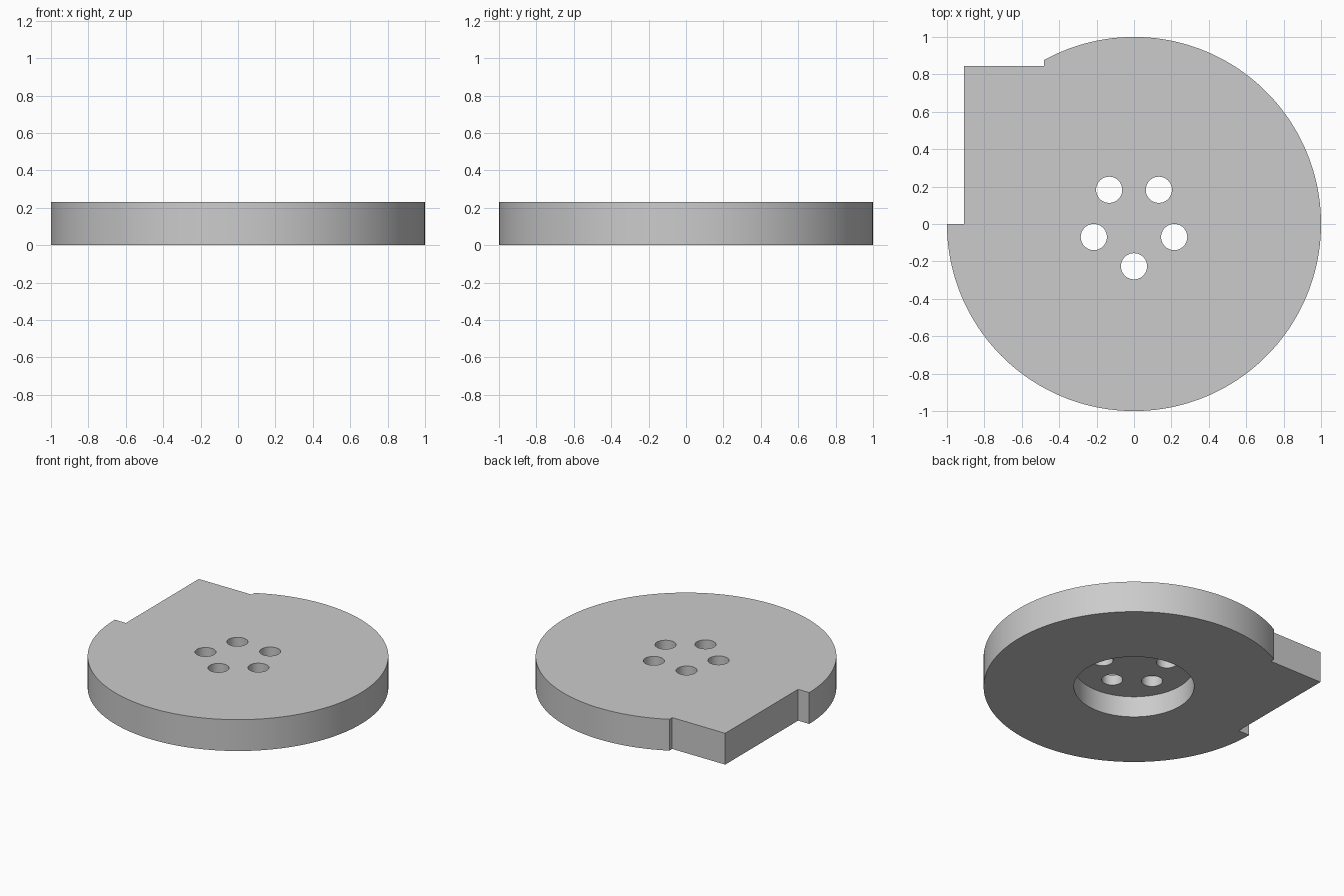
import bpy
import bmesh
from math import sin, cos, pi, atan2, sqrt, radians

if "Cube" in bpy.data.objects:
    bpy.data.objects.remove(bpy.data.objects["Cube"], do_unlink=True)

HEIGHT = 0.23
RECESS_DEPTH = 0.154
SEGMENTS = 160

grey = bpy.data.materials.new("plain grey")
grey.use_nodes = True
colour = (0.6, 0.6, 0.6, 1)
grey.diffuse_color = colour
grey.node_tree.nodes["Principled BSDF"].inputs["Base Color"].default_value = colour


def circle(radius, count, cx=0, cy=0):
    return [(cx + radius * cos(2 * pi * i / count),
             cy + radius * sin(2 * pi * i / count)) for i in range(count)]


def prism(name, outline, bottom, top):
    """Extrude a counter-clockwise outline from bottom to top."""
    bm = bmesh.new()
    face = bm.faces.new([bm.verts.new((x, y, bottom)) for x, y in outline])
    extruded = bmesh.ops.extrude_face_region(bm, geom=[face], use_keep_orig=True)["geom"]
    verts = [v for v in extruded if isinstance(v, bmesh.types.BMVert)]
    bmesh.ops.translate(bm, verts=verts, vec=(0, 0, top - bottom))
    bmesh.ops.recalc_face_normals(bm, faces=bm.faces)
    mesh = bpy.data.meshes.new(name)
    bm.to_mesh(mesh)
    bm.free()
    mesh.materials.append(grey)
    obj = bpy.data.objects.new(name, mesh)
    bpy.context.collection.objects.link(obj)
    return obj


def cut(target, cutter):
    """Subtract the cutter, then discard it."""
    mod = target.modifiers.new("cut", "BOOLEAN")
    mod.operation = "DIFFERENCE"
    mod.solver = "EXACT"
    mod.object = cutter
    bpy.context.view_layer.objects.active = target
    bpy.ops.object.modifier_apply(modifier=mod.name)
    bpy.data.objects.remove(cutter, do_unlink=True)


# Housing outline: a long arc closed by a square outlet corner
outlet_x, outlet_y, step_x = -0.91, 0.845, -0.48
end = atan2(sqrt(1 - step_x ** 2), step_x)
arc = [-pi + (end + pi) * i / SEGMENTS for i in range(SEGMENTS + 1)]
outline = [(cos(a), sin(a)) for a in arc]
outline += [(step_x, outlet_y), (outlet_x, outlet_y), (outlet_x, 0)]
housing = prism("housing", outline, 0, HEIGHT)

# Round recess in the underside
cut(housing, prism("recess_cutter", circle(0.4, 96), -0.1, RECESS_DEPTH))

# Ring of five holes through the remaining top
for i in range(5):
    a = -pi / 2 + i * 2 * pi / 5
    hole = circle(0.07, 48, 0.226 * cos(a), 0.226 * sin(a))
    cut(housing, prism("hole_cutter", hole, 0.1, HEIGHT + 0.1))

# Smooth walls with crisp rims
bpy.ops.object.select_all(action="DESELECT")
housing.select_set(True)
bpy.context.view_layer.objects.active = housing
bpy.ops.object.shade_smooth_by_angle(angle=radians(30))
